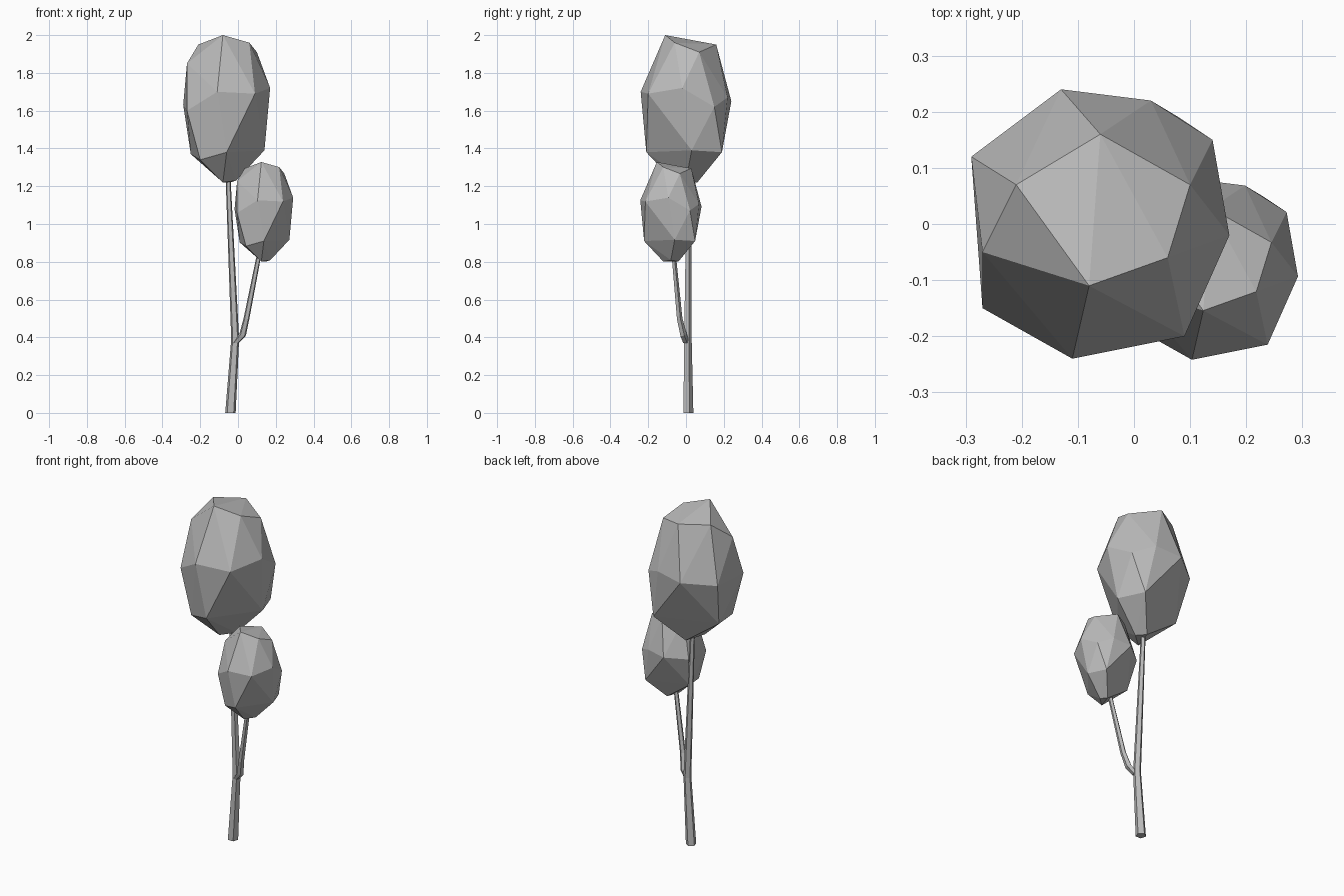
import bpy
import bmesh
import math
from mathutils import Vector

old = bpy.data.objects.get("Cube")
if old:
    bpy.data.objects.remove(old, do_unlink=True)

# Single plain grey for the whole tree
grey = bpy.data.materials.new("plain grey")
grey.use_nodes = True
colour = (0.5, 0.5, 0.5, 1)
grey.diffuse_color = colour
grey.node_tree.nodes["Principled BSDF"].inputs["Base Color"].default_value = colour


def finish(bm, name):
    """Turn a bmesh into a flat shaded, grey object."""
    bmesh.ops.recalc_face_normals(bm, faces=bm.faces[:])
    mesh = bpy.data.meshes.new(name)
    bm.to_mesh(mesh)
    bm.free()
    mesh.materials.append(grey)
    obj = bpy.data.objects.new(name, mesh)
    bpy.context.scene.collection.objects.link(obj)
    return obj


def limb(name, path, sides=5):
    """Tapered tube through (centre, radius) stations."""
    bm = bmesh.new()
    rings = []
    for i, (centre, radius) in enumerate(path):
        before = Vector(path[max(i - 1, 0)][0])
        after = Vector(path[min(i + 1, len(path) - 1)][0])
        # The first ring stays level so that the foot sits flat
        axis = (after - before).normalized() if i else Vector((0, 0, 1))
        turn = Vector((0, 0, 1)).rotation_difference(axis)
        ring = []
        for k in range(sides):
            a = math.tau * (k + 0.25) / sides
            offset = Vector((math.cos(a), math.sin(a), 0)) * radius
            ring.append(bm.verts.new(Vector(centre) + turn @ offset))
        rings.append(ring)
    for low, high in zip(rings, rings[1:]):
        for k in range(sides):
            n = (k + 1) % sides
            bm.faces.new((low[k], low[n], high[n], high[k]))
    bm.faces.new(rings[0])
    bm.faces.new(rings[-1])
    return finish(bm, name)


# Corners of the faceted leaf mass, from the top ring down
CROWN = [
    (-.06, .16, 1.95), (.10, .07, 1.91), (.06, -.06, 1.96),
    (-.08, -.11, 2.0), (-.21, .07, 1.95),
    (-.27, -.05, 1.85), (-.13, .24, 1.65), (.03, .22, 1.67),
    (.14, .15, 1.62), (.17, -.02, 1.72), (.09, -.2, 1.69),
    (-.11, -.24, 1.7), (-.27, -.15, 1.6), (-.29, .12, 1.63),
    (-.06, -.21, 1.38), (.14, .03, 1.39), (.08, .19, 1.38),
    (-.25, .05, 1.37), (-.2, -.15, 1.34),
    (-.08, -.06, 1.22), (-.04, .06, 1.22), (-.01, 0, 1.23),
]
CENTRE = Vector((-.06, 0, 1.61))


def crown(name, centre, scale):
    """Convex faceted leaf mass, moved and scaled."""
    bm = bmesh.new()
    for p in CROWN:
        bm.verts.new(Vector(centre) + (Vector(p) - CENTRE) * scale)
    result = bmesh.ops.convex_hull(bm, input=bm.verts[:])
    spare = {e for e in result["geom_interior"] + result["geom_unused"]
             if isinstance(e, bmesh.types.BMVert)}
    bmesh.ops.delete(bm, geom=list(spare), context="VERTS")
    return finish(bm, name)


# Leaves
crown("large_crown", CENTRE, 1)
crown("small_crown", (.137, -.08, 1.065), .675)

# Trunk and side branch
limb("trunk", [((-.04, .01, 0), .029), ((-.015, .008, .39), .022),
               ((-.055, .015, 1.3), .013)])
limb("side_branch", [((-.012, 0, .37), .018), ((.025, -.015, .415), .019),
                     ((.045, -.035, .5), .016), ((.12, -.07, .88), .012)])
